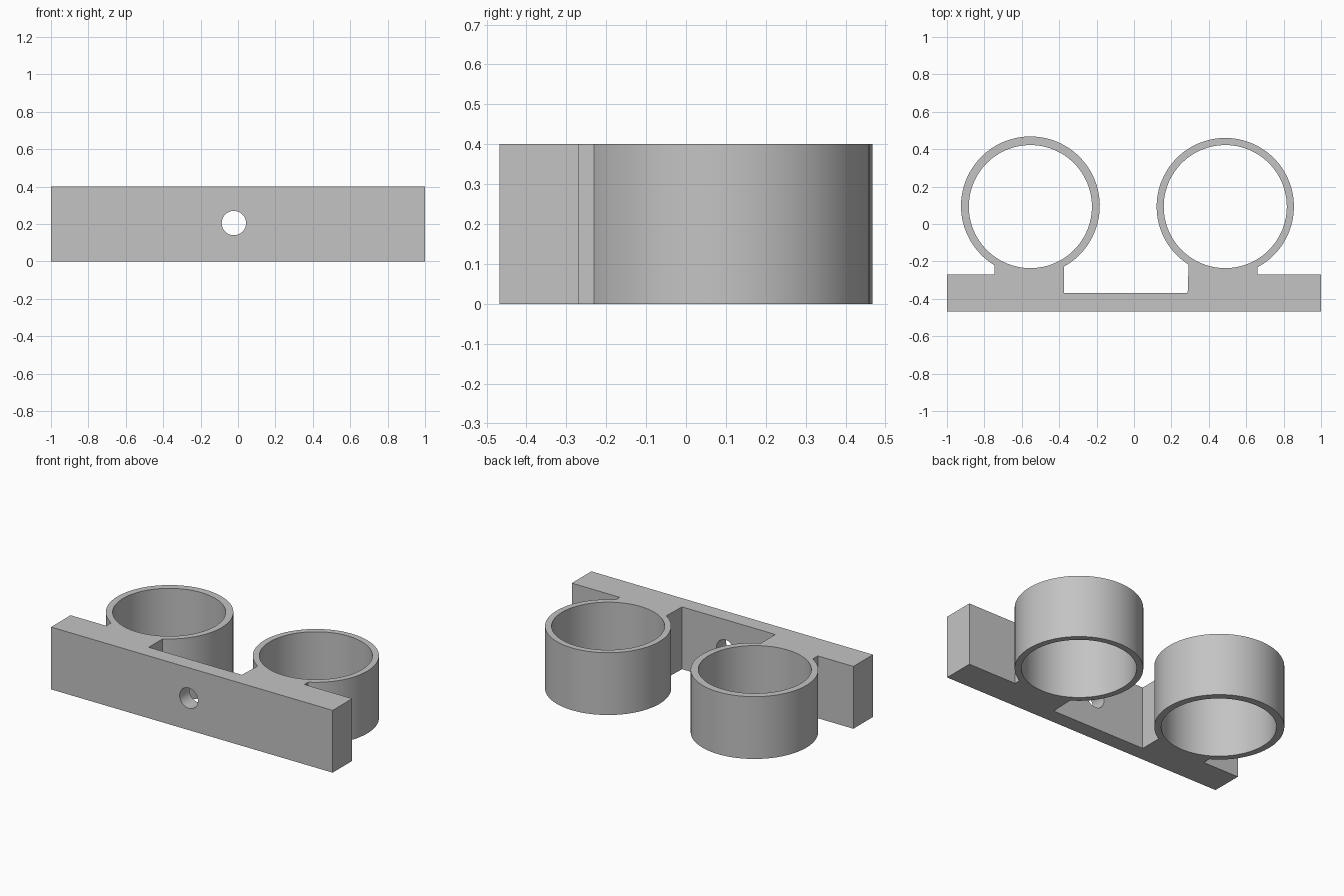
import bpy
import bmesh
from math import acos, cos, sin, pi, radians
from mathutils import Matrix

cube = bpy.data.objects.get("Cube")
if cube:
    bpy.data.objects.remove(cube, do_unlink=True)

HEIGHT = 0.4
FRONT, BACK, RECESS = -0.468, -0.27, -0.37
BORE = 0.329
SEGMENTS = 96

grey = bpy.data.materials.new("plain grey")
grey.use_nodes = True
colour = (0.55, 0.55, 0.55, 1)
grey.diffuse_color = colour
grey.node_tree.nodes["Principled BSDF"].inputs["Base Color"].default_value = colour


def make_object(name, bm):
    bmesh.ops.recalc_face_normals(bm, faces=bm.faces)
    mesh = bpy.data.meshes.new(name)
    bm.to_mesh(mesh)
    bm.free()
    mesh.materials.append(grey)
    obj = bpy.data.objects.new(name, mesh)
    bpy.context.collection.objects.link(obj)
    return obj


def ring_arc(cx, cy, radius, right, left):
    """Outer ring wall, from the right side of its neck round to the left."""
    start = -acos((right - cx) / radius)
    end = pi + acos((cx - left) / radius)
    angles = [start + (end - start) * i / SEGMENTS for i in range(SEGMENTS + 1)]
    return [(cx + radius * cos(a), cy + radius * sin(a)) for a in angles]


def cylinder_cutter(name, radius, depth, matrix):
    bm = bmesh.new()
    bmesh.ops.create_cone(bm, cap_ends=True, segments=SEGMENTS, radius1=radius,
                          radius2=radius, depth=depth, matrix=matrix)
    obj = make_object(name, bm)
    obj.hide_render = True
    return obj


# Mounting plate, necks and ring walls share one extruded outline
outline = [(-1, FRONT), (1, FRONT), (1, BACK), (0.66, BACK)]
outline += ring_arc(0.488, 0.093, 0.367, 0.66, 0.292)
outline += [(0.287, RECESS), (-0.375, RECESS)]
outline += ring_arc(-0.554, 0.097, 0.371, -0.375, -0.747)
outline += [(-0.747, BACK), (-1, BACK)]

bm = bmesh.new()
base = bm.faces.new([bm.verts.new((x, y, 0)) for x, y in outline])
top = bmesh.ops.extrude_face_region(bm, geom=[base], use_keep_orig=True)["geom"]
bmesh.ops.translate(bm, vec=(0, 0, HEIGHT),
                    verts=[v for v in top if isinstance(v, bmesh.types.BMVert)])
holder = make_object("double_ring_holder", bm)

# Two ring bores and the screw hole through the plate
cutters = [
    cylinder_cutter("right_bore_cutter", BORE, 1,
                    Matrix.Translation((-0.554, 0.093, HEIGHT / 2))),
    cylinder_cutter("left_bore_cutter", BORE, 1,
                    Matrix.Translation((0.488, 0.093, HEIGHT / 2))),
    cylinder_cutter("screw_hole_cutter", 0.065, 0.3,
                    Matrix.Translation((-0.022, -0.42, 0.205))
                    @ Matrix.Rotation(pi / 2, 4, "X")),
]
bpy.ops.object.select_all(action="DESELECT")
holder.select_set(True)
bpy.context.view_layer.objects.active = holder
for cutter in cutters:
    cut = holder.modifiers.new(cutter.name, "BOOLEAN")
    cut.operation = "DIFFERENCE"
    cut.solver = "EXACT"
    cut.object = cutter
    bpy.ops.object.modifier_apply(modifier=cut.name)
for cutter in cutters:
    bpy.data.objects.remove(cutter, do_unlink=True)

bpy.ops.object.shade_smooth_by_angle(angle=radians(30))
